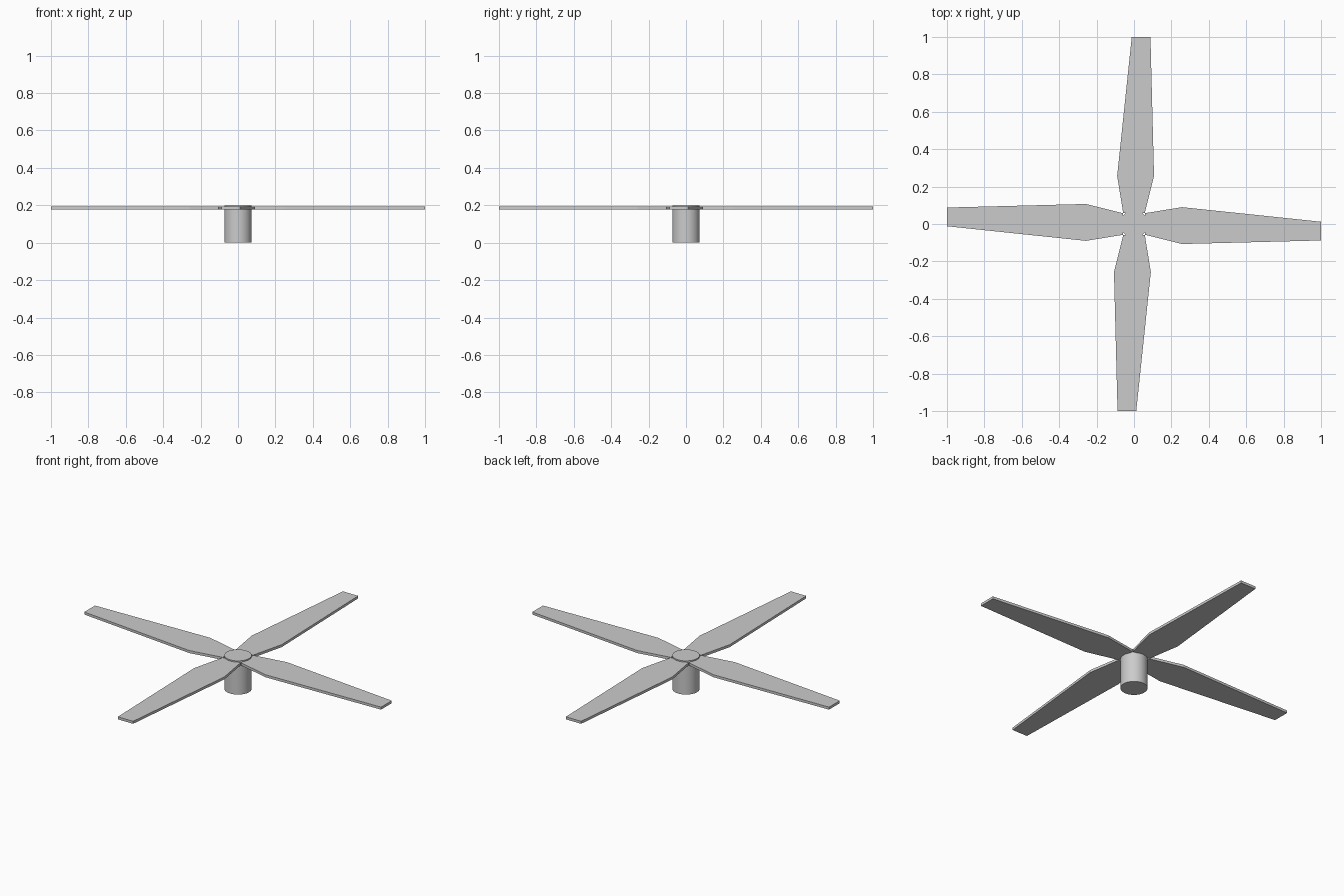
import bpy, bmesh, math
from mathutils import Matrix

if "Cube" in bpy.data.objects:
    bpy.data.objects.remove(bpy.data.objects["Cube"])

# hub
bpy.ops.mesh.primitive_cylinder_add(vertices=48, radius=0.073, depth=0.2, location=(0, 0, 0.1))
hub = bpy.context.object
hub.name = "hub"
bpy.ops.object.shade_smooth_by_angle(angle=math.radians(30))

# blade outline, pointing along +x
OUTLINE = [(0.06, -0.058), (0.257, -0.107), (1.0, -0.088),
           (1.0, 0.012), (0.257, 0.09), (0.06, 0.058)]
BOTTOM, THICKNESS = 0.178, 0.015


def make_blade(name, angle):
    bm = bmesh.new()
    face = bm.faces.new([bm.verts.new((x, y, BOTTOM)) for x, y in OUTLINE])
    ext = bmesh.ops.extrude_face_region(bm, geom=[face])
    top = [v for v in ext["geom"] if isinstance(v, bmesh.types.BMVert)]
    bmesh.ops.translate(bm, verts=top, vec=(0, 0, THICKNESS))
    bmesh.ops.recalc_face_normals(bm, faces=bm.faces)
    bm.transform(Matrix.Rotation(angle, 4, 'Z'))
    mesh = bpy.data.meshes.new(name)
    bm.to_mesh(mesh)
    bm.free()
    bpy.context.collection.objects.link(bpy.data.objects.new(name, mesh))


# four blades around the hub
for i in range(4):
    make_blade(f"blade_{i + 1}", i * math.pi / 2)
